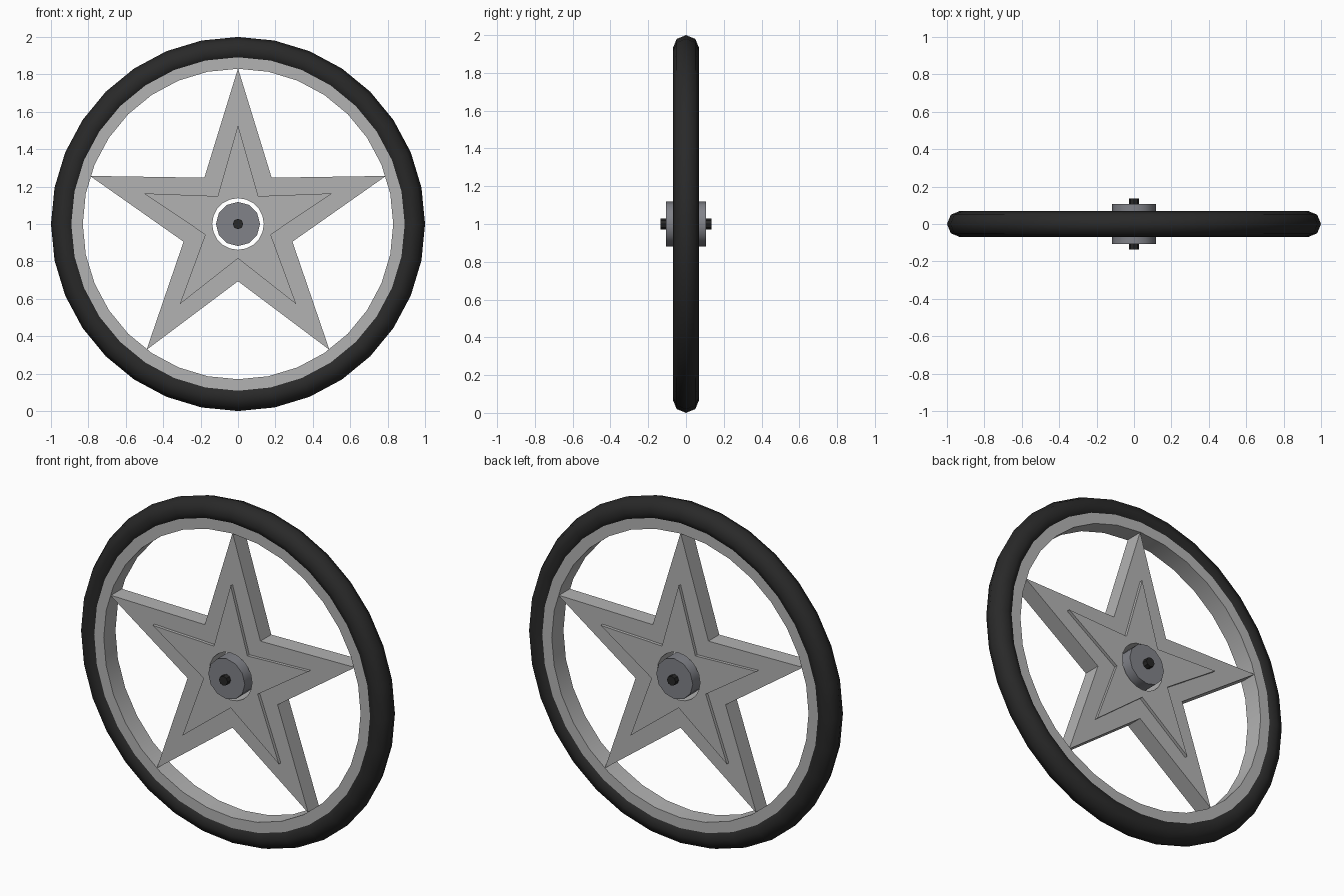
import bpy, bmesh, math
from mathutils import Vector

if "Cube" in bpy.data.objects:
    bpy.data.objects.remove(bpy.data.objects["Cube"])


def material(name, color):
    m = bpy.data.materials.new(name)
    m.diffuse_color = (*color, 1)
    m.use_nodes = True
    m.node_tree.nodes["Principled BSDF"].inputs["Base Color"].default_value = m.diffuse_color
    return m


RUBBER = material("black rubber", (0.022, 0.022, 0.022))
ALLOY = material("light alloy", (0.45, 0.45, 0.45))
STEEL = material("hub steel", (0.22, 0.225, 0.25))
DARK = material("dark axle", (0.02, 0.02, 0.02))


def circle(r, n):
    return [(r * math.sin(math.tau * i / n), r * math.cos(math.tau * i / n)) for i in range(n)]


def star(tip, valley):
    """Five-pointed outline with a midpoint on each edge: 20 points, first one up."""
    pts = [Vector(p) for p in circle(1, 10)]
    pts = [p * (valley if i % 2 else tip) for i, p in enumerate(pts)]
    out = []
    for i, p in enumerate(pts):
        out += [p, (p + pts[(i + 1) % 10]) / 2]
    return out


def loft(name, rings, mat, smooth=None, closed=True):
    """Join (outline, y) rings with quads; either close the section or cap the ends."""
    bm = bmesh.new()
    loops = [[bm.verts.new((x, y, z + 1)) for x, z in outline] for outline, y in rings]
    n = len(loops[0])
    for k in range(len(loops) if closed else len(loops) - 1):
        a, b = loops[k], loops[(k + 1) % len(loops)]
        for i in range(n):
            j = (i + 1) % n
            bm.faces.new((a[i], a[j], b[j], b[i]))
    if not closed:
        bm.faces.new(loops[0])
        bm.faces.new(loops[-1])
    bmesh.ops.recalc_face_normals(bm, faces=bm.faces[:])
    me = bpy.data.meshes.new(name)
    bm.to_mesh(me)
    bm.free()
    me.materials.append(mat)
    ob = bpy.data.objects.new(name, me)
    bpy.context.collection.objects.link(ob)
    if smooth:
        bpy.ops.object.select_all(action='DESELECT')
        ob.select_set(True)
        bpy.context.view_layer.objects.active = ob
        bpy.ops.object.shade_smooth_by_angle(angle=math.radians(smooth))
    return ob


# Tyre: eight-sided section swept round 32 segments
loft("tyre", [(circle(0.93 + 0.07 * math.cos(math.tau * k / 8), 32),
               0.07 * math.sin(math.tau * k / 8)) for k in range(8)], RUBBER, smooth=60)

# Rim band inside the tyre
loft("rim", [(circle(r, 32), y) for r, y in
             ((0.83, -0.054), (0.90, -0.054), (0.90, 0.054), (0.83, 0.054))], ALLOY, smooth=30)

# Star spokes with a raised smaller star on both faces and a centre hole
hole, small, big = circle(0.138, 20), star(0.53, 0.184), star(0.832, 0.306)
front = [(hole, -0.068), (small, -0.068), (small, -0.05), (big, -0.05)]
back = [(outline, -y) for outline, y in reversed(front)]
loft("star_spokes", front + back, ALLOY)

# Hub and axle
loft("hub", [(circle(0.118, 12), -0.106), (circle(0.118, 12), 0.106)], STEEL, 35, closed=False)
loft("axle", [(circle(0.028, 8), -0.136), (circle(0.028, 8), 0.136)], DARK, closed=False)
